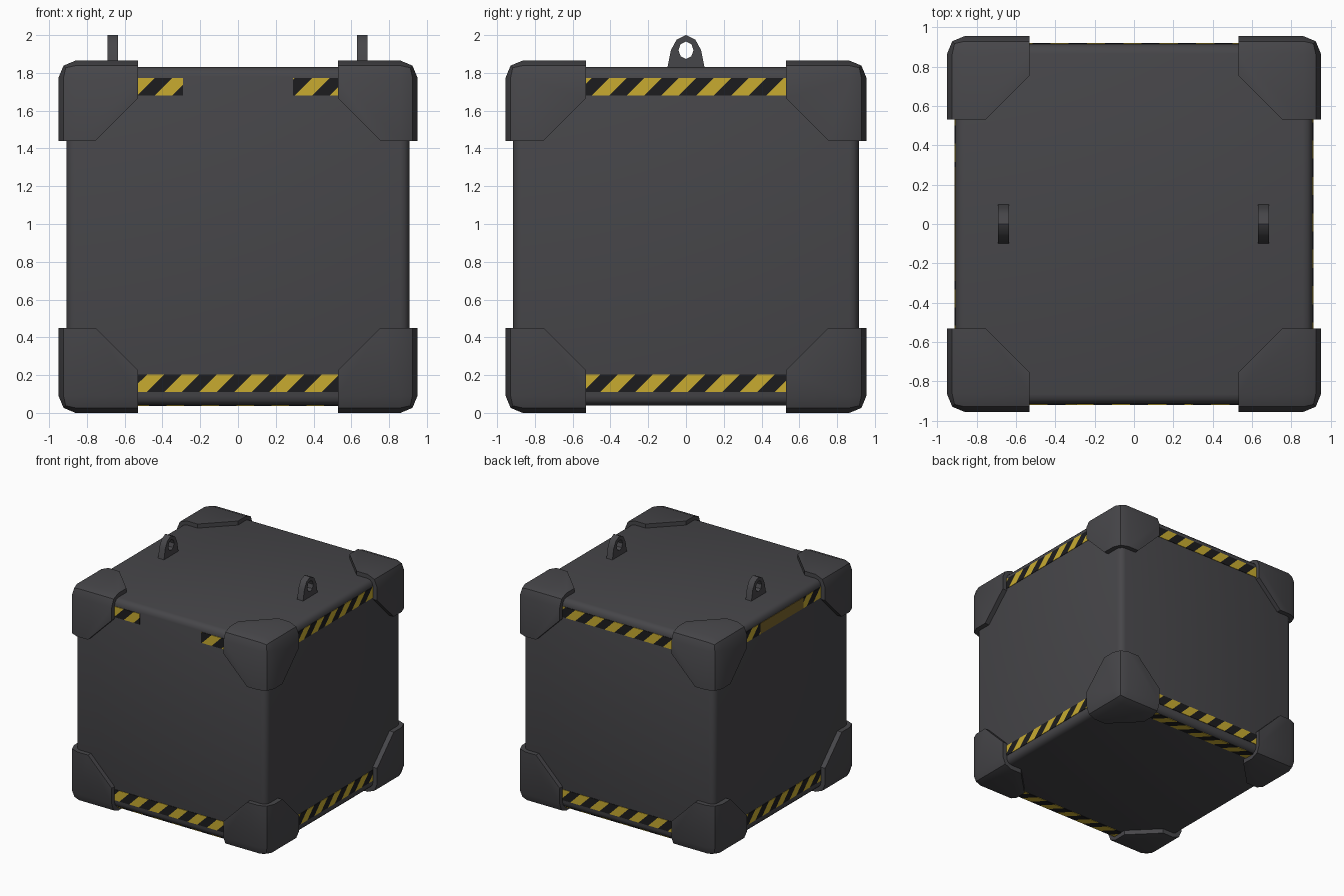
import bpy, bmesh, math
from mathutils import Matrix, Vector

cube = bpy.data.objects.get("Cube")
if cube:
    bpy.data.objects.remove(cube, do_unlink=True)


def material(name, r, g, b):
    m = bpy.data.materials.new(name)
    m.use_nodes = True
    m.diffuse_color = (r, g, b, 1)
    m.node_tree.nodes["Principled BSDF"].inputs["Base Color"].default_value = (r, g, b, 1)
    return m


GREY = material("charcoal_grey", 0.062, 0.061, 0.067)
YELLOW = material("hazard_yellow", 0.58, 0.41, 0.03)
BLACK = material("hazard_black", 0.012, 0.012, 0.013)
OLIVE = material("worn_olive", 0.2, 0.13, 0.025)


def make_object(name, bm, mats, smooth=None):
    mesh = bpy.data.meshes.new(name)
    bm.to_mesh(mesh)
    bm.free()
    for m in mats:
        mesh.materials.append(m)
    ob = bpy.data.objects.new(name, mesh)
    bpy.context.collection.objects.link(ob)
    if smooth:
        bpy.ops.object.select_all(action="DESELECT")
        ob.select_set(True)
        bpy.context.view_layer.objects.active = ob
        bpy.ops.object.shade_smooth_by_angle(angle=math.radians(smooth))
    return ob


def block(lo, hi):
    bm = bmesh.new()
    lo, hi = Vector(lo), Vector(hi)
    size = Matrix.Diagonal((*(hi - lo), 1))
    bmesh.ops.create_cube(bm, size=1, matrix=Matrix.Translation((lo + hi) / 2) @ size)
    return bm


# Crate body with softly rounded edges
HX, HY, Z0, Z1 = 0.908, 0.915, 0.04, 1.83
bm = block((-HX, -HY, Z0), (HX, HY, Z1))
bmesh.ops.bevel(bm, geom=bm.edges[:], offset=0.05, segments=3, profile=0.5, affect="EDGES")
make_object("crate_body", bm, [GREY], 40)


# Corner guards: blocks with rounded outer edges and cut inner corners
def corner_guard(name, sx, sy, sz):
    height = 0.425 if sz > 0 else 0.45
    size = Vector((0.42, 0.425, height))
    bm = block((0, 0, 0), size)
    outer = [e for e in bm.edges
             if sum(all(v.co[i] > 0.4 for v in e.verts) for i in range(3)) == 2]
    bmesh.ops.bevel(bm, geom=outer, offset=0.09, segments=2, profile=0.5, affect="EDGES")
    for a, b in ((0, 1), (0, 2), (1, 2)):
        point, normal = Vector(), Vector()
        point[a] = 0.225
        normal[a] = normal[b] = 1
        cut = bmesh.ops.bisect_plane(bm, geom=bm.verts[:] + bm.edges[:] + bm.faces[:],
                                     plane_co=point, plane_no=normal, clear_inner=True)
        rim = [g for g in cut["geom_cut"] if isinstance(g, bmesh.types.BMEdge)]
        bmesh.ops.holes_fill(bm, edges=rim)
    base_z = 1.865 - height if sz > 0 else height
    place = Matrix.Translation((0.53 * sx, 0.53 * sy, base_z)) @ Matrix.Diagonal((sx, sy, sz, 1))
    bm.transform(place)
    bmesh.ops.recalc_face_normals(bm, faces=bm.faces[:])
    make_object(name, bm, [GREY], 40)


for sx, side in ((1, "left"), (-1, "right")):
    for sy, end in ((-1, "front"), (1, "back")):
        for sz, level in ((1, "top"), (-1, "bottom")):
            corner_guard(f"{level}_{end}_{side}_corner_guard", sx, sy, sz)


# Lifting eyes: tapered plates with a round hole
def lifting_eye(name, x):
    outline = [(0.1, 1.82), (0.08, 1.92), (0.05, 1.975), (0, 2),
               (-0.05, 1.975), (-0.08, 1.92), (-0.1, 1.82), (0, 1.82)]
    angles = [-45, 0, 45, 90, 135, 180, 225, 270]
    bm = bmesh.new()
    rings = []
    for px in (x - 0.028, x + 0.028):
        outer = [bm.verts.new((px, y, z)) for y, z in outline]
        inner = [bm.verts.new((px, 0.04 * math.cos(math.radians(t)),
                               1.92 + 0.046 * math.sin(math.radians(t)))) for t in angles]
        rings.append((outer, inner))
    (o1, i1), (o2, i2) = rings
    for k in range(8):
        n = (k + 1) % 8
        for p, q in ((o1, i1), (o2, i2), (o1, o2), (i1, i2)):
            bm.faces.new((p[k], p[n], q[n], q[k]))
    bmesh.ops.recalc_face_normals(bm, faces=bm.faces[:])
    make_object(name, bm, [GREY], 35)


lifting_eye("left_lifting_eye", 0.658)
lifting_eye("right_lifting_eye", -0.662)

# Hazard tape: thin plates sliced into slanted stripes
WIDTH, HALF = 0.092, 0.0925


def tape(name, u0, u1, frame, phase=0.0, plain=None):
    bm = bmesh.new()
    corners = [(u0, 0, 0), (u1, 0, 0), (u1, WIDTH, 0), (u0, WIDTH, 0)]
    bm.faces.new([bm.verts.new(c) for c in corners])
    if not plain:
        for k in range(-10, 11):
            bmesh.ops.bisect_plane(bm, geom=bm.verts[:] + bm.edges[:] + bm.faces[:],
                                   plane_co=(phase + k * HALF, 0, 0), plane_no=(1, -1, 0))
        for f in bm.faces:
            c = f.calc_center_median()
            f.material_index = math.floor((c.x - c.y - phase) / HALF) % 2
    bm.transform(frame)
    ob = make_object(name, bm, [plain] if plain else [YELLOW, BLACK])
    solid = ob.modifiers.new("thickness", "SOLIDIFY")
    solid.thickness = 0.005
    solid.offset = -1


def wall_frame(turn, z):
    reach = HX if turn % 2 else HY
    stand = Matrix.Translation((0, -reach - 0.004, z)) @ Matrix.Rotation(math.pi / 2, 4, "X")
    return Matrix.Rotation(turn * math.pi / 2, 4, "Z") @ stand


END, GAP, LOW, HIGH = 0.54, 0.29, 0.11, 1.68
for turn, side in enumerate(("front", "left", "back", "right")):
    low_phase = -0.39 if side == "front" else -0.455
    high_phase = -0.44 if side == "front" else -0.5
    tape(f"{side}_bottom_tape", -END, END, wall_frame(turn, LOW), low_phase)
    top = wall_frame(turn, HIGH)
    if side in ("front", "right"):
        tape(f"{side}_top_tape_a", -END, -GAP, top, high_phase)
        tape(f"{side}_top_tape_b", GAP, END, top, high_phase)
    else:
        tape(f"{side}_top_tape", -END, END, top, high_phase)
tape("right_worn_tape", -GAP, GAP, wall_frame(3, HIGH), plain=OLIVE)

# Tape under the front and back edges
for turn, side in ((0, "front"), (2, "back")):
    under = Matrix.Translation((0, -0.79, Z0 - 0.004)) @ Matrix.Rotation(math.pi, 4, "X")
    tape(f"{side}_underside_tape", -END, END,
         Matrix.Rotation(turn * math.pi / 2, 4, "Z") @ under, -0.47)
